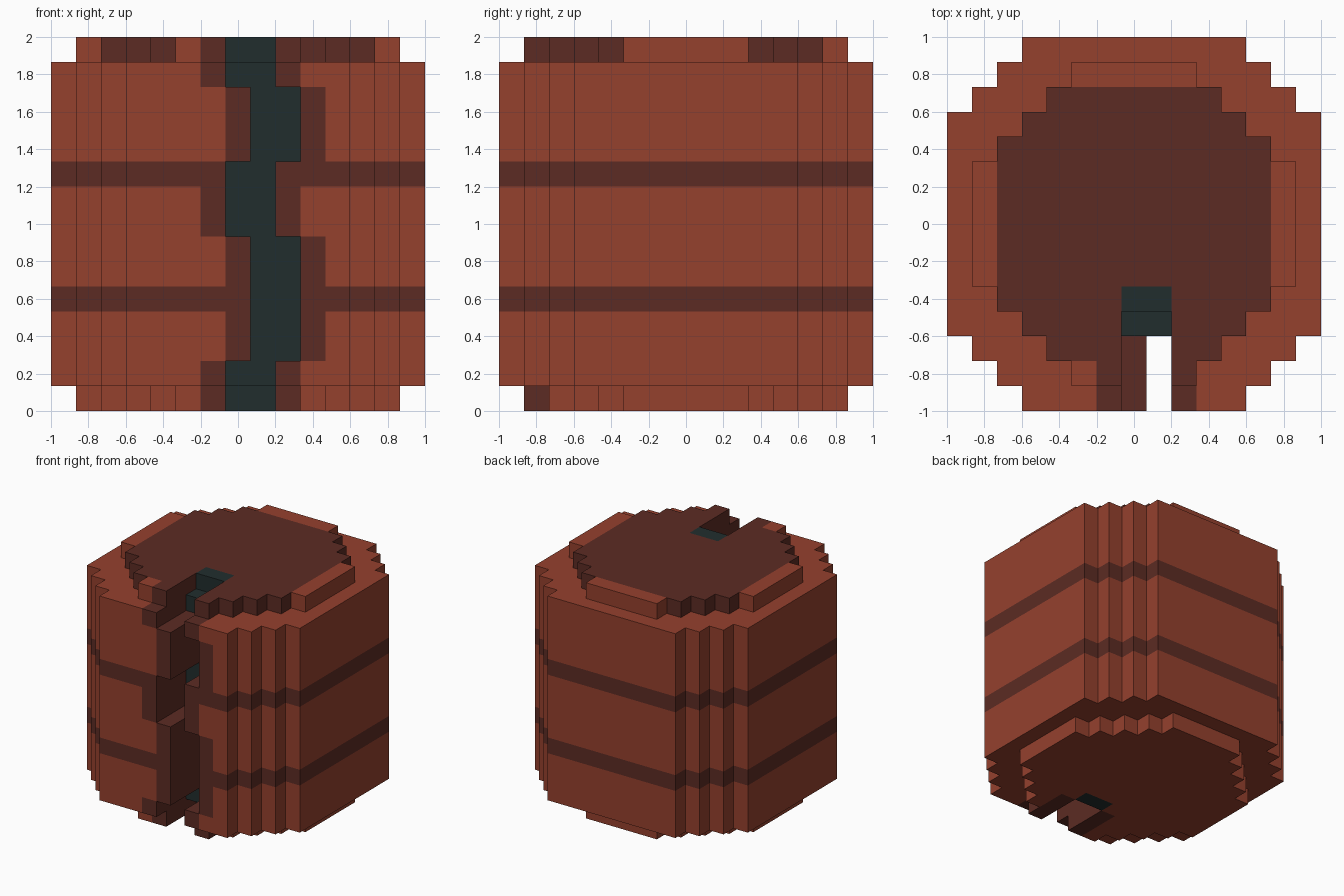
import bpy
import bmesh
from mathutils import Vector

if "Cube" in bpy.data.objects:
    bpy.data.objects.remove(bpy.data.objects["Cube"], do_unlink=True)

N = 15                # blocks along each side
HALF = N // 2
S = 2 / N             # block size


def make_material(name, rgb):
    mat = bpy.data.materials.new(name)
    mat.use_nodes = True
    colour = (*rgb, 1)
    mat.diffuse_color = colour
    mat.node_tree.nodes["Principled BSDF"].inputs["Base Color"].default_value = colour
    return mat


brick = make_material("brick_red", (0.30, 0.052, 0.027))
brown = make_material("dark_brown", (0.107, 0.0245, 0.017))
teal = make_material("dark_teal", (0.0155, 0.027, 0.027))

PART_MATERIALS = {
    "barrel_wall": brick,
    "barrel_bands": brown,
    "top_rim": brick,
    "top_lid": brown,
    "bottom_base": brick,
    "crack_lining": brown,
    "crack_core": teal,
}


def crack_start(k):
    """First open column of the zigzag crack in layer k."""
    return 1 if 2 <= k <= 6 or 10 <= k <= 12 else 0


def part_at(i, j, k):
    """Name of the part filling a block, or None where it is empty."""
    if not 0 <= k < N:
        return None
    cap = k in (0, N - 1)
    reach, corner = (HALF - 1, 8) if cap else (HALF, 11)
    # Stepped round outline
    if max(abs(i), abs(j)) > reach or abs(i) + abs(j) > corner:
        return None
    # Crack running up the front
    start = crack_start(k)
    floor = -3 if cap else -4
    if start <= i <= start + 1:
        if j < floor:
            return None
        if j == floor:
            return "crack_core"
    if start - 1 <= i <= start + 2 and j < floor:
        return "crack_lining"
    # Lid, base, bands and wall
    if k == N - 1:
        return "top_lid" if max(abs(i), abs(j)) < reach else "top_rim"
    if k == 0:
        return "bottom_base"
    return "barrel_bands" if k in (4, 9) else "barrel_wall"


def add_face(bm, verts, cell, axis, sign):
    """Add the outward square on one side of a block."""
    u, v = (axis + 1) % 3, (axis + 2) % 3
    corners = []
    for a, b in ((-1, -1), (1, -1), (1, 1), (-1, 1)):
        p = [2 * c for c in cell]
        p[axis] += sign
        p[u] += a
        p[v] += b
        key = tuple(p)
        if key not in verts:
            verts[key] = bm.verts.new(Vector((p[0], p[1], p[2] + 1)) * S / 2)
        corners.append(verts[key])
    bm.faces.new(corners if sign > 0 else corners[::-1])


# Gather the exposed squares of every part
meshes = {name: (bmesh.new(), {}) for name in PART_MATERIALS}
span = range(-HALF, HALF + 1)
for k in range(N):
    for j in span:
        for i in span:
            name = part_at(i, j, k)
            if name is None:
                continue
            for axis in range(3):
                for sign in (-1, 1):
                    near = [i, j, k]
                    near[axis] += sign
                    if part_at(*near) is None:
                        add_face(*meshes[name], (i, j, k), axis, sign)

# Turn each part into an object
for name, (bm, verts) in meshes.items():
    mesh = bpy.data.meshes.new(name)
    bm.to_mesh(mesh)
    bm.free()
    mesh.materials.append(PART_MATERIALS[name])
    bpy.context.collection.objects.link(bpy.data.objects.new(name, mesh))
